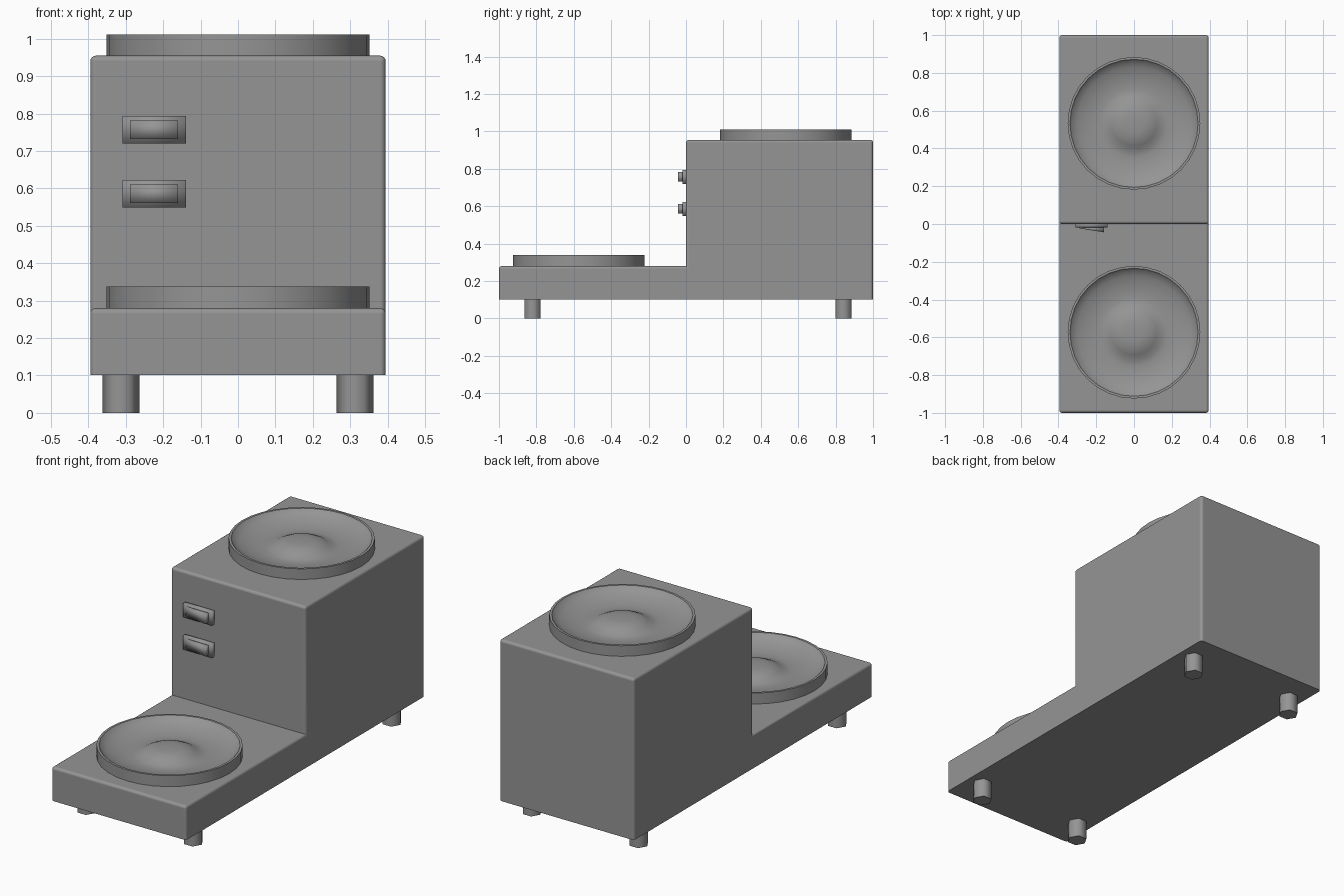
import bpy, bmesh, math

if "Cube" in bpy.data.objects:
    bpy.data.objects.remove(bpy.data.objects["Cube"])

# Dark grey enamel shared by all parts
grey = bpy.data.materials.new("dark_grey")
grey.diffuse_color = (0.3, 0.3, 0.3, 1)
grey.use_nodes = True
grey.node_tree.nodes["Principled BSDF"].inputs["Base Color"].default_value = grey.diffuse_color


def finish(name, bm, angle=40):
    bmesh.ops.recalc_face_normals(bm, faces=bm.faces)
    mesh = bpy.data.meshes.new(name)
    bm.to_mesh(mesh)
    bm.free()
    mesh.materials.append(grey)
    obj = bpy.data.objects.new(name, mesh)
    bpy.context.collection.objects.link(obj)
    bpy.ops.object.select_all(action='DESELECT')
    obj.select_set(True)
    bpy.context.view_layer.objects.active = obj
    bpy.ops.object.shade_smooth_by_angle(angle=math.radians(angle))
    return obj


def prism(points, offset):
    """Extrude a closed outline by an offset vector."""
    bm = bmesh.new()
    face = bm.faces.new([bm.verts.new(p) for p in points])
    new = bmesh.ops.extrude_face_region(bm, geom=[face])
    # the source face is kept as the opposite cap
    moved = [g for g in new["geom"] if isinstance(g, bmesh.types.BMVert)]
    bmesh.ops.translate(bm, verts=moved, vec=offset)
    return bm


def lathe(name, profile, center, sides, angle):
    """Spin an (r, z) profile around z; it may start and end on the axis."""
    bm = bmesh.new()
    rings = []
    for r, z in profile:
        n = 1 if r == 0 else sides
        rings.append([bm.verts.new((center[0] + r * math.cos(2 * math.pi * i / sides),
                                    center[1] + r * math.sin(2 * math.pi * i / sides),
                                    center[2] + z)) for i in range(n)])
    for a, b in zip(rings, rings[1:]):
        for i in range(sides):
            j = (i + 1) % sides
            quad = [a[i % len(a)], a[j % len(a)], b[j % len(b)], b[i % len(b)]]
            bm.faces.new(list(dict.fromkeys(quad)))
    return finish(name, bm, angle)


# Stepped housing with softened upper edges
W = 0.395
outline = [(-1, 0.101), (1, 0.101), (1, 0.955), (0, 0.955), (0, 0.28), (-1, 0.28)]
bm = prism([(-W, y, z) for y, z in outline], (2 * W, 0, 0))
soft = []
for e in bm.edges:
    v = [p.co for p in e.verts]
    bottom = all(c.z < 0.11 for c in v)
    inner = all(abs(c.y) < 0.001 and c.z < 0.3 for c in v)
    if not bottom and not inner:
        soft.append(e)
bmesh.ops.bevel(bm, geom=soft, offset=0.015, segments=4, profile=0.5, affect='EDGES')
housing = finish("housing", bm)
flatten = housing.modifiers.new("even_shading", 'WEIGHTED_NORMAL')
flatten.keep_sharp = True

# Dished warming plates with a thin rim and a raised centre
dish = [(0, 0), (0.351, 0), (0.351, 0.058), (0.339, 0.058), (0.328, 0.045), (0.3, 0.031),
        (0.26, 0.018), (0.22, 0.011), (0.18, 0.008), (0.15, 0.012), (0.12, 0.028),
        (0.09, 0.042), (0.05, 0.047), (0, 0.048)]
lathe("front_warming_plate", dish, (0, -0.573, 0.28), 32, 45)
lathe("rear_warming_plate", dish, (0, 0.533, 0.953), 32, 45)

# Hexagonal feet
for side, x in (("left", -0.313), ("right", 0.313)):
    for end, y in (("front", -0.82), ("rear", 0.842)):
        lathe(f"{end}_{side}_foot", [(0, 0), (0.049, 0), (0.049, 0.106), (0, 0.106)],
              (x, y, 0), 6, 65)

# Rocker switches: soft-shaded bezel and a wedge-shaped rocker
for label, z in (("upper", 0.757), ("lower", 0.586)):
    bezel = [(-0.309, 0.005), (-0.309, -0.018), (-0.139, -0.018), (-0.139, 0.005)]
    bm = prism([(x, y, z - 0.037) for x, y in bezel], (0, 0, 0.074))
    finish(f"{label}_switch_bezel", bm, 180)
    rocker = [(-0.289, -0.01), (-0.289, -0.023), (-0.16, -0.044), (-0.16, -0.01)]
    bm = prism([(x, y, z - 0.025) for x, y in rocker], (0, 0, 0.05))
    finish(f"{label}_switch_rocker", bm, 180)
